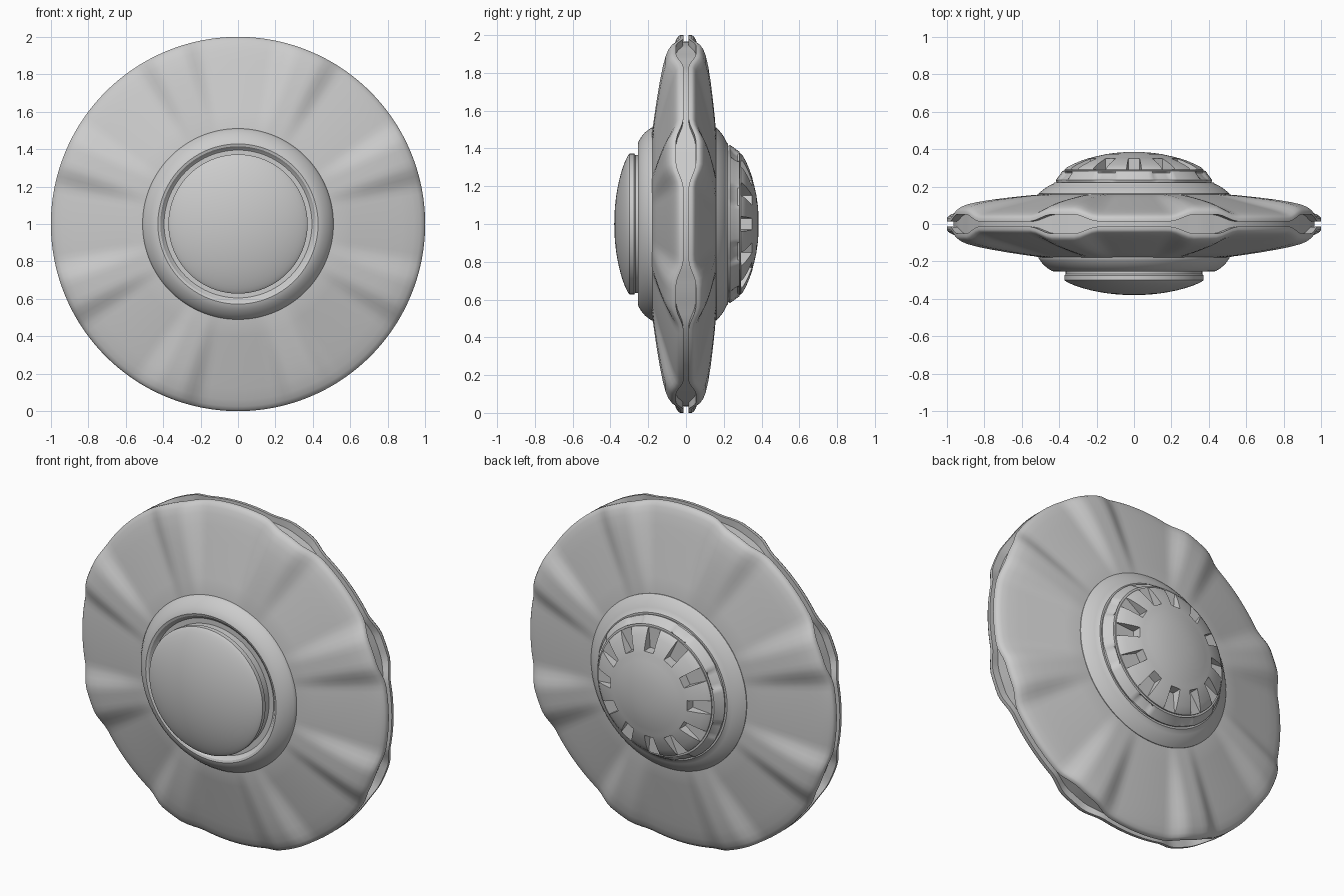
import bpy, bmesh
from math import sin, cos, pi, radians, degrees

if "Cube" in bpy.data.objects:
    bpy.data.objects.remove(bpy.data.objects["Cube"])

SEG = 192


def finish(bm, name, angle=32):
    bmesh.ops.remove_doubles(bm, verts=bm.verts, dist=1e-5)
    bmesh.ops.recalc_face_normals(bm, faces=bm.faces)
    me = bpy.data.meshes.new(name)
    bm.to_mesh(me)
    bm.free()
    ob = bpy.data.objects.new(name, me)
    bpy.context.collection.objects.link(ob)
    if angle:
        smooth(ob, angle)
    return ob


def smooth(ob, angle):
    bpy.ops.object.select_all(action='DESELECT')
    ob.select_set(True)
    bpy.context.view_layer.objects.active = ob
    bpy.ops.object.shade_smooth_by_angle(angle=radians(angle))


def lathe(name, profile, closed=False, angle=32):
    """Spin profile(theta) -> [(radius, y)] about the y axis through z = 1."""
    bm = bmesh.new()
    rings = []
    for i in range(SEG):
        t = 2 * pi * i / SEG
        rings.append([bm.verts.new((r * cos(t), y, 1 + r * sin(t))) for r, y in profile(t)])
    n = len(rings[0])
    for i in range(SEG):
        a, b = rings[i], rings[(i + 1) % SEG]
        for j in range(n if closed else n - 1):
            k = (j + 1) % n
            bm.faces.new((a[j], a[k], b[k], b[j]))
    return finish(bm, name, angle)


def bump(t, period, inner, outer):
    """1 near multiples of period (offset by half), easing to 0 at outer degrees."""
    d = abs((degrees(t) % period) - period / 2)
    x = min(1, max(0, (outer - d) / (outer - inner)))
    return x * x * (3 - 2 * x)


# Saucer hull: eight lobes around the rim, with a slot that widens into ports
FLAT = [(.50, .160), (.60, .139), (.70, .118), (.80, .096), (.88, .079), (.94, .064),
        (.975, .052), (.992, .042), (1, .031), (1, .014), (.965, .014)]
LOBE = [(.50, .160), (.60, .152), (.70, .142), (.80, .130), (.88, .118), (.94, .105),
        (.975, .092), (.992, .080), (1, .068), (1, .052), (.955, .050)]


def hull_side(t, inner_h):
    b = bump(t, 45, 3.5, 11.5)
    pts = [(.40, inner_h)]
    for (r0, h0), (r1, h1) in zip(FLAT, LOBE):
        r, h = r0 + (r1 - r0) * b, h0 + (h1 - h0) * b
        fade = max(0, (1 - r) / .5)
        pts.append((r, h + (inner_h - .16) * fade))
    return pts


def hull(t):
    back = hull_side(t, .16)
    front = [(r, -h) for r, h in reversed(hull_side(t, .18))]
    return back + front


lathe("saucer_hull", hull, closed=True, angle=40)

# Front hub: sloped collar with a groove, and a shallow domed disc
lathe("front_collar", lambda t: [(.51, -.15), (.51, -.182), (.502, -.195), (.485, -.217),
      (.46, -.238), (.44, -.250), (.428, -.254), (.415, -.250), (.405, -.238),
      (.395, -.230), (.35, -.230)])
R, EDGE, TIP = .372, -.300, -.380
lathe("front_dome", lambda t: [(.365, -.20), (.365, -.268), (R, -.274), (R, -.294)] +
      [(R * cos(a), EDGE + (TIP - EDGE) * sin(a) ** 1.6 if a else EDGE)
       for a in [pi / 2 * k / 12 for k in range(13)]])

# Back hub: sloped collar, then a stepped ring with shallow dents
lathe("back_collar", lambda t: [(.51, .13), (.51, .162), (.50, .172), (.475, .192),
      (.45, .207), (.43, .216), (.425, .222), (.36, .222)])


def ring(t):
    d = .016 * bump(t, 45, 6, 9)
    return [(.405, .20), (.415, .226), (.418 - d * .3, .234), (.405 - d, .252),
            (.390 - d, .272), (.383, .284), (.36, .286)]


lathe("back_ring", ring)

# Back dome with twelve wedge-shaped window recesses
dome = lathe("back_dome", lambda t: [(0, .20), (.372, .20), (.372, .292), (.362, .302),
             (.33, .319), (.29, .336), (.25, .350), (.235, .353), (.20, .362),
             (.15, .373), (.10, .380), (.05, .384), (0, .385)], angle=0)
bm = bmesh.new()
for i in range(12):
    t = radians(30 * i)
    box = []
    for y in (.292, .45):
        for r, w in ((.25, .030), (.40, .042), (.40, -.042), (.25, -.030)):
            box.append(bm.verts.new((r * cos(t) - w * sin(t), y, 1 + r * sin(t) + w * cos(t))))
    for f in ((0, 1, 2, 3), (4, 5, 6, 7), (0, 1, 5, 4), (1, 2, 6, 5), (2, 3, 7, 6), (3, 0, 4, 7)):
        bm.faces.new([box[k] for k in f])
cutter = finish(bm, "window_cutter", 0)
cutter.hide_render = True
mod = dome.modifiers.new("windows", 'BOOLEAN')
mod.operation = 'DIFFERENCE'
mod.solver = 'EXACT'
mod.object = cutter
bpy.context.view_layer.objects.active = dome
bpy.ops.object.modifier_apply(modifier=mod.name)
bpy.data.objects.remove(cutter)
smooth(dome, 25)
